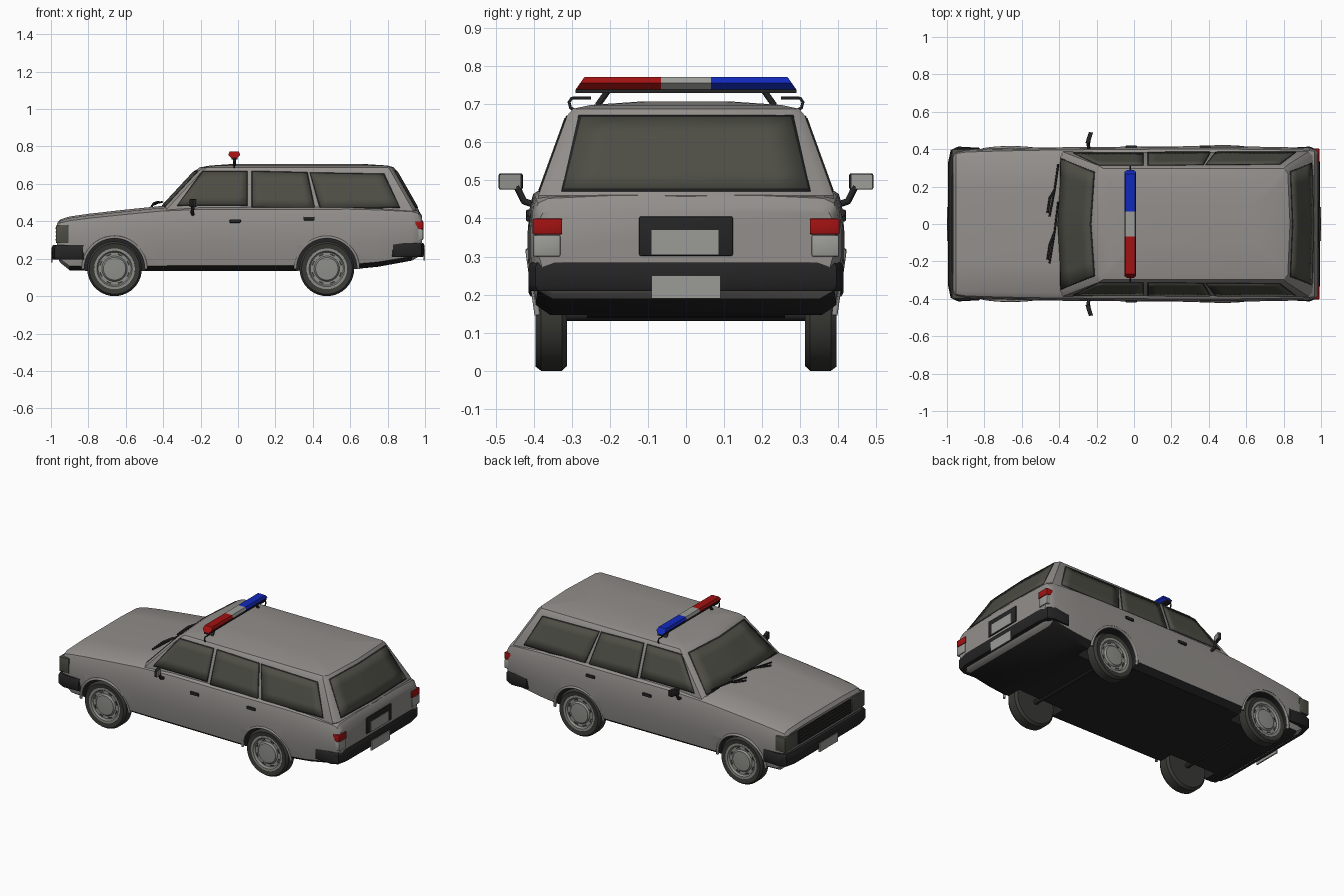
import bpy, bmesh, math
from mathutils import Vector, Matrix

if "Cube" in bpy.data.objects:
    bpy.data.objects.remove(bpy.data.objects["Cube"])


def material(name, rgb):
    m = bpy.data.materials.new(name)
    m.diffuse_color = (*rgb, 1)
    m.use_nodes = True
    m.node_tree.nodes["Principled BSDF"].inputs["Base Color"].default_value = m.diffuse_color
    return m


PAINT = material("grey paint", (0.29, 0.275, 0.26))
GLASS = material("dark glass", (0.075, 0.075, 0.06))
BLACK = material("black plastic", (0.018, 0.018, 0.018))
TYRE = material("tyre rubber", (0.04, 0.04, 0.035))
SILVER = material("wheel silver", (0.27, 0.27, 0.25))
LENS = material("pale lens", (0.33, 0.33, 0.31))
RED = material("red lens", (0.36, 0.006, 0.006))
BLUE = material("blue lens", (0.006, 0.022, 0.5))


def finish(name, bm, *mats, angle=32):
    bmesh.ops.recalc_face_normals(bm, faces=bm.faces[:])
    me = bpy.data.meshes.new(name)
    bm.to_mesh(me)
    bm.free()
    ob = bpy.data.objects.new(name, me)
    bpy.context.collection.objects.link(ob)
    for m in mats:
        me.materials.append(m)
    activate(ob)
    bpy.ops.object.shade_smooth_by_angle(angle=math.radians(angle))
    return ob


def activate(ob):
    bpy.ops.object.select_all(action='DESELECT')
    ob.select_set(True)
    bpy.context.view_layer.objects.active = ob


def loft(rings, cap_start=True, cap_end=True):
    bm = bmesh.new()
    vs = [[bm.verts.new(p) for p in r] for r in rings]
    n = len(vs[0])
    for a, b in zip(vs, vs[1:]):
        for i in range(n):
            j = (i + 1) % n
            bm.faces.new((a[i], a[j], b[j], b[i]))
    if cap_start:
        bm.faces.new(vs[0])
    if cap_end:
        bm.faces.new(vs[-1])
    return bm


def box(name, mat, lo, hi, bevel=0.0, rot=0.0):
    bm = bmesh.new()
    lo, hi = Vector(lo), Vector(hi)
    bmesh.ops.create_cube(bm, size=1)
    bmesh.ops.scale(bm, vec=hi - lo, verts=bm.verts)
    if bevel:
        bmesh.ops.bevel(bm, geom=bm.edges[:], offset=bevel, segments=2, affect='EDGES', profile=0.5)
    bmesh.ops.rotate(bm, matrix=Matrix.Rotation(rot, 3, 'Z'), verts=bm.verts)
    bmesh.ops.translate(bm, vec=(lo + hi) / 2, verts=bm.verts)
    return finish(name, bm, mat)


def tube(name, mat, pts, r):
    cu = bpy.data.curves.new(name, 'CURVE')
    cu.dimensions = '3D'
    cu.bevel_depth, cu.bevel_resolution, cu.use_fill_caps = r, 2, True
    sp = cu.splines.new('POLY')
    sp.points.add(len(pts) - 1)
    for p, c in zip(sp.points, pts):
        p.co = (*c, 1)
    cu.materials.append(mat)
    bpy.context.collection.objects.link(bpy.data.objects.new(name, cu))


def lathe(cx, s, prof, **caps):
    return loft([[(cx + r * math.cos(a), s * y, 0.146 + r * math.sin(a))
                  for a in (math.tau * i / 40 for i in range(40))] for r, y in prof], **caps)


# Lower body: stations along x (x, half width, bottom, top), one shared cross-section
STATIONS = [(-0.967, .378, .215, .385), (-0.952, .39, .18, .405), (-0.90, .398, .138, .42),
            (-0.80, .402, .135, .434), (-0.6, .407, .135, .456), (-0.42, .41, .135, .474),
            (-0.2, .412, .135, .485), (0.3, .416, .135, .485), (0.6, .414, .142, .485),
            (0.75, .412, .157, .48), (0.93, .408, .19, .468), (0.965, .402, .21, .455),
            (0.984, .39, .24, .425)]
SECTION = [(.86, 0), (.955, .08), (1, .4), (1, .65), (.985, .85), (.965, .94), (.9, .99), (.5, 1.02)]
rings = []
for x, w, zb, zt in STATIONS:
    half = [(x, w * fy, zb + fz * (zt - zb)) for fy, fz in SECTION]
    rings.append(half + [(a, -b, c) for a, b, c in reversed(half)])
body = finish("body_shell", loft(rings), PAINT, BLACK)
for f in body.data.polygons:
    f.material_index = 1 if f.normal.z < -0.8 and f.center.x < 0.9 else 0

# Wheel arches cut out of the body
for cx in (-0.66, 0.475):
    for s in (-1, 1):
        cut = finish("arch_cutter", lathe(cx, s, [(.166, .26), (.166, .5)]), PAINT, BLACK)
        for f in cut.data.polygons:
            f.material_index = 1
        activate(body)
        mod = body.modifiers.new("arch", 'BOOLEAN')
        mod.operation, mod.solver, mod.object = 'DIFFERENCE', 'EXACT', cut
        bpy.ops.object.modifier_apply(modifier="arch")
        bpy.data.objects.remove(cut)
        # Raised arch lip
        w = .385 if cx < 0 else .39
        tube("wheel_arch_lip", PAINT,
             [(cx + .169 * math.cos(a), s * (w + .024 * math.sin(a)), .146 + .169 * math.sin(a))
              for a in (math.pi * i / 20 for i in range(21))], .008)
activate(body)
bpy.ops.object.shade_smooth_by_angle(angle=math.radians(32))

# Cabin with roof: rings (z, front x, rear x, half width)
LEVELS = [(.42, -.44, .95, .39), (.46, -.405, .955, .388), (.67, -.21, .835, .312),
          (.688, -.185, .822, .297), (.698, -.13, .79, .25), (.707, 0, .65, .12)]
rings = []
for z, xf, xr, y in LEVELS:
    half = [(xf - .02, 0, z), (xf, y - .025, z), (xf + .02, y, z),
            (xr - .02, y, z), (xr, y - .025, z), (xr + .012, 0, z)]
    rings.append(half + [(a, -b, c) for a, b, c in half[-2:0:-1]])
finish("cabin_and_roof", loft(rings), PAINT)


# Window plates that follow the cabin surface
def side_at(s):
    return lambda x, z: (x, s * (.388 - .076 * (z - .46) / .21), z)


def end_at(x0, x1, bow):
    def f(y, z):
        t = (z - .46) / .21
        return (x0 + (x1 - x0) * t + bow * (1 - abs(y) / (.363 - .076 * t)), y, z)
    return f


def window(name, surf, corners):
    mid = sum((Vector(c) for c in corners), Vector((0, 0))) / 4
    for label, mat, grow, thick in (("_trim", BLACK, .007, .005), ("_glass", GLASS, 0, .009)):
        a, b, c, d = [Vector(p) + Vector((math.copysign(grow, p[0] - mid.x),
                                          math.copysign(grow, p[1] - mid.y))) for p in corners]
        bm = bmesh.new()
        grid = [[bm.verts.new(surf(*a.lerp(b, i / 8).lerp(d.lerp(c, i / 8), j / 4)))
                 for i in range(9)] for j in range(5)]
        for r0, r1 in zip(grid, grid[1:]):
            for i in range(8):
                bm.faces.new((r0[i], r0[i + 1], r1[i + 1], r1[i]))
        ob = finish(name + label, bm, mat)
        so = ob.modifiers.new("thickness", 'SOLIDIFY')
        so.thickness, so.offset = thick, 0


for s in (-1, 1):
    window("front_door_window", side_at(s), [(-.32, .488), (.045, .488), (.045, .662), (-.185, .662)])
    window("rear_door_window", side_at(s), [(.08, .478), (.405, .472), (.365, .655), (.08, .662)])
    window("rear_quarter_window", side_at(s), [(.445, .472), (.86, .478), (.775, .647), (.39, .654)])
window("windshield", end_at(-.405, -.21, -.02), [(-.345, .482), (.345, .482), (.272, .664), (-.272, .664)])
window("tailgate_window", end_at(.955, .835, .012), [(-.32, .478), (.32, .478), (.275, .664), (-.275, .664)])

# Wheels: tyre, rim and dark slots
for cx in (-0.66, 0.475):
    for s in (-1, 1):
        finish("tyre", lathe(cx, s, [(.1, .312), (.133, .312), (.146, .326), (.146, .38),
                                     (.135, .395), (.108, .391), (.1, .37)]), TYRE)
        finish("wheel_rim", lathe(cx, s, [(.11, .375), (.109, .392), (.095, .392), (.088, .38),
                                          (.068, .38), (.06, .39), (.02, .392)]), SILVER)
        bm = bmesh.new()
        for k in range(8):
            a = math.tau * (k + .5) / 8
            m = (Matrix.Translation((cx + .079 * math.cos(a), s * .379, .146 + .079 * math.sin(a)))
                 @ Matrix.Rotation(-a, 4, 'Y') @ Matrix.Diagonal((.008, .006, .026, 1)))
            bmesh.ops.create_cube(bm, size=1, matrix=m)
        finish("wheel_slots", bm, TYRE)
    tube("axle", BLACK, [(cx, -.32, .146), (cx, .32, .146)], .015)


# Wrap-around bumpers: rectangular section swept along a U path
def bumper(name, d, z0, z1):
    half = [(.83, .408, .37), (.94, .414, .37), (.98, .395, .36), (.994, .33, .33), (.996, 0, 0)]
    path = half + [(x, -a, -b) for x, a, b in half[-2::-1]]
    rings = []
    for x, yo, yi in path:
        xi = min(x, .95)
        rings.append([(d * xi, yi, z0), (d * (x - .006), yo * .985, z0), (d * x, yo, z0 + .012),
                      (d * x, yo, z1 - .012), (d * (x - .006), yo * .985, z1), (d * xi, yi, z1)])
    finish(name, loft(rings), BLACK)


bumper("front_bumper", -1, .195, .272)
bumper("rear_bumper", 1, .21, .285)
box("front_number_plate", LENS, (-1, -.09, .18), (-.992, .09, .235))
box("rear_number_plate", LENS, (.992, -.09, .19), (1, .09, .25))

# Front and rear face details
box("grille", BLACK, (-.972, -.26, .285), (-.96, .26, .375))
for k in range(4):
    z = .297 + k * .021
    box("grille_bar", TYRE, (-.977, -.255, z), (-.97, .255, z + .007))
box("tailgate_plate_recess", BLACK, (.978, -.123, .302), (.99, .123, .405), .004)
box("tailgate_plate", LENS, (.986, -.09, .305), (.993, .085, .37))
for s in (-1, 1):
    def pair(name, mat, x0, x1, y0, y1, z0, z1, bevel=0.0):
        box(name, mat, (x0, min(s * y0, s * y1), z0), (x1, max(s * y0, s * y1), z1), bevel)
    pair("headlight", GLASS, -.974, -.905, .27, .4, .283, .378, .006)
    pair("tail_light", RED, .945, .991, .325, .403, .358, .4, .004)
    pair("reverse_light", LENS, .95, .99, .33, .402, .3, .357, .004)
    pair("front_door_handle", BLACK, -.045, .015, .405, .42, .392, .41, .004)
    pair("rear_door_handle", BLACK, .35, .41, .405, .42, .405, .423, .004)
    # Door mirrors
    tube("mirror_arm", BLACK, [(-.24, s * .395, .435), (-.245, s * .425, .445), (-.24, s * .445, .485)], .009)
    c = Vector((-.24, s * .46, .497))
    h = Vector((.011, .031, .021))
    box("mirror_housing", BLACK, c - h, c + h, .004, -s * .3)
    g = Vector((.002, .029, .019))
    c += Vector((.011, s * .003, 0))
    box("mirror_glass", LENS, c - g, c + g, 0, -s * .3)
    # Light bar feet and gutter hooks
    tube("light_bar_foot", BLACK, [(-.02, s * .205, .735), (-.02, s * .232, .697)], .008)
    tube("gutter_hook", BLACK, [(-.02, s * .25, .716), (-.02, s * .3, .716), (-.02, s * .307, .705),
                                (-.02, s * .303, .69), (-.02, s * .29, .684)], .004)

# Roof light bar
BAR = [(-.035, .738), (-.052, .755), (-.045, .772), (.005, .772), (.012, .755), (-.005, .738)]
for name, mat, y0, y1 in (("red_light", RED, -.29, -.066), ("centre_light", LENS, -.066, .066),
                          ("blue_light", BLUE, .066, .29)):
    def ring(y):
        taper = .7 if abs(y) > .2 else 0
        return [(x, y - math.copysign(taper * (z - .738), y), z) for x, z in BAR]
    finish(name, loft([ring(y0), ring(y1)]), mat, angle=20)
box("light_bar_base", BLACK, (-.036, -.29, .73), (-.004, .29, .739))

# Wipers resting at the foot of the windshield
for y0, y1 in ((-.21, .12), (.04, .32)):
    tube("wiper_blade", BLACK, [(-.452, y0, .488), (-.425, (y0 + y1) / 2, .5), (-.405, y1, .503)], .005)
    tube("wiper_arm", BLACK, [(-.462, y0 + .02, .478), (-.45, y0 + .1, .497), (-.425, (y0 + y1) / 2, .504)], .006)
